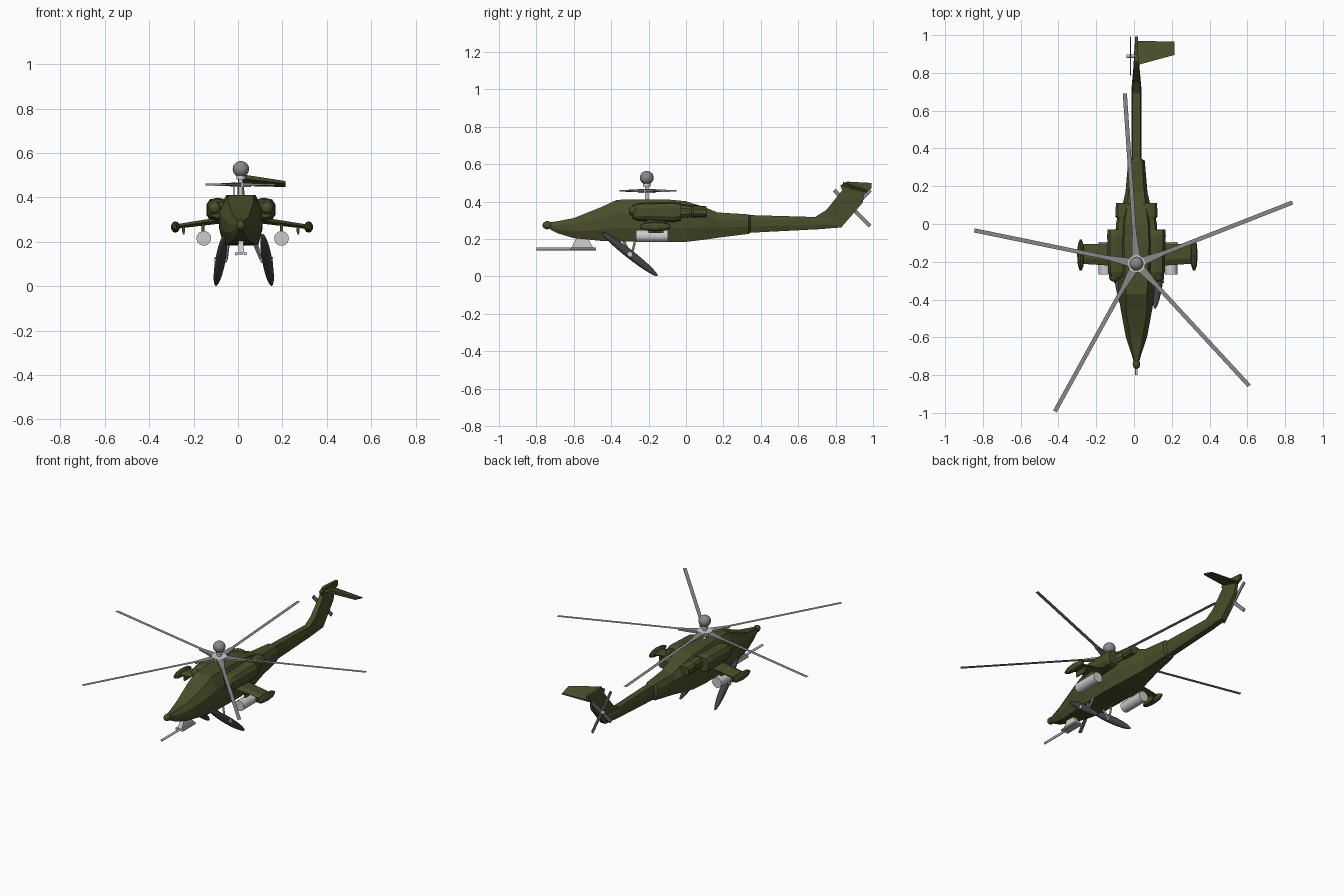
import bpy, bmesh, math
from mathutils import Vector, Matrix

if "Cube" in bpy.data.objects:
    bpy.data.objects.remove(bpy.data.objects["Cube"])

CX = 0.013  # centre line of the airframe


def material(name, r, g, b):
    m = bpy.data.materials.new(name)
    m.diffuse_color = (r, g, b, 1)
    m.use_nodes = True
    m.node_tree.nodes["Principled BSDF"].inputs["Base Color"].default_value = m.diffuse_color
    return m


GREEN = material("olive", 0.068, 0.074, 0.024)
DARK = material("rubber", 0.055, 0.055, 0.058)
METAL = material("blade_grey", 0.25, 0.25, 0.26)


def finish(name, bm, mat=None, smooth=False):
    bmesh.ops.recalc_face_normals(bm, faces=bm.faces)
    me = bpy.data.meshes.new(name)
    bm.to_mesh(me)
    bm.free()
    ob = bpy.data.objects.new(name, me)
    bpy.context.collection.objects.link(ob)
    if mat:
        me.materials.append(mat)
    if smooth:
        bpy.context.view_layer.objects.active = ob
        ob.select_set(True)
        bpy.ops.object.shade_smooth_by_angle(angle=math.radians(40))
        ob.select_set(False)
    return ob


def loft(name, rings, mat=None):
    """Skin a list of closed point rings and cap both ends."""
    bm = bmesh.new()
    vs = [[bm.verts.new(p) for p in r] for r in rings]
    n = len(vs[0])
    for a, b in zip(vs, vs[1:]):
        for i in range(n):
            j = (i + 1) % n
            bm.faces.new((a[i], a[j], b[j], b[i]))
    bm.faces.new(vs[0])
    bm.faces.new(vs[-1])
    return finish(name, bm, mat)


def pod(name, x, z, stations, mat=GREEN, n=10, power=1.0):
    """Body along y; stations are (y, half width, half height); power < 1 makes it boxier."""
    def p(v):
        return math.copysign(abs(v) ** power, v)
    angles = [2 * math.pi * (i + 0.5) / n for i in range(n)]
    return loft(name, [[(x + w * p(math.cos(a)), y, z + h * p(math.sin(a))) for a in angles]
                       for y, w, h in stations], mat)


def rod(name, a, b, r, mat=None, n=16):
    a, b = Vector(a), Vector(b)
    d = b - a
    m = Matrix.Translation((a + b) / 2) @ d.to_track_quat('Z', 'Y').to_matrix().to_4x4()
    bm = bmesh.new()
    bmesh.ops.create_cone(bm, cap_ends=True, segments=n, radius1=r, radius2=r,
                          depth=d.length, matrix=m)
    return finish(name, bm, mat, True)


def ball(name, loc, size, mat=None, direction=(0, 0, 1)):
    q = Vector(direction).to_track_quat('Z', 'Y').to_matrix().to_4x4()
    bm = bmesh.new()
    bmesh.ops.create_uvsphere(bm, u_segments=20, v_segments=14, radius=1,
                              matrix=Matrix.Translation(loc) @ q @ Matrix.Diagonal((*size, 1)))
    return finish(name, bm, mat, True)


# Fuselage and boom: y, z bottom/middle/top, half width bottom/middle/top
body = [(-0.725, .250, .270, .290, .010, .016, .010),
        (-0.69, .232, .265, .295, .018, .026, .017),
        (-0.60, .205, .262, .312, .036, .056, .034),
        (-0.45, .190, .280, .372, .062, .084, .056),
        (-0.37, .187, .300, .410, .074, .096, .056),
        (-0.10, .184, .300, .412, .078, .098, .066),
        (0.00, .185, .300, .402, .070, .092, .062),
        (0.10, .197, .295, .370, .054, .074, .048),
        (0.17, .207, .290, .342, .042, .058, .040),
        (0.335, .228, .285, .332, .026, .044, .030),
        (0.345, .234, .285, .328, .018, .027, .021),
        (0.72, .253, .287, .317, .018, .026, .020),
        (0.82, .262, .280, .300, .012, .017, .012)]
rings = []
for y, zb, zm, zt, wb, wm, wt in body:
    half = [(wb, zb), (wm, zm - (zm - zb) * .35), (wm, zm + (zt - zm) * .35), (wt, zt)]
    rings.append([(CX + w, y, z) for w, z in half] + [(CX - w, y, z) for w, z in reversed(half)])
loft("fuselage", rings, GREEN)
ball("nose_sensor", (CX, -0.742, .274), (.020, .025, .022), GREEN)

# Swept tail fin: y, z, half width
fin = [(.69, .318, .018), (.75, .355, .018), (.835, .460, .014), (.825, .487, .010),
       (.862, .507, .010), (.992, .500, .008), (.992, .470, .008), (.955, .450, .008),
       (.945, .395, .010), (.83, .262, .016), (.72, .254, .018)]
loft("tail_fin", [[(CX + s * w, y, z) for y, z, w in fin] for s in (-1, 1)], GREEN)

# One-sided tilted stabiliser
stab = [(CX, .84, .495, .010, .97, .457), (.214, .895, .468, .006, .965, .450)]
loft("stabiliser", [[(x, y0, z0 - t), (x, y1, z1 - t / 2), (x, y1, z1 + t / 2), (x, y0, z0 + t)]
                    for x, y0, z0, t, y1, z1 in stab], GREEN)

for s, side in ((1, "right"), (-1, "left")):
    def X(d):
        return CX + s * d
    # Engine housing, intake and exhaust
    pod("engine_" + side, X(.104), .345,
        [(-.285, .036, .036), (-.255, .048, .048), (-.06, .053, .054), (-.028, .050, .046)], power=.7)
    ball("intake_" + side, (X(.118), -.280, .352), (.028, .026, .028), GREEN)
    pod("exhaust_" + side, X(.070), .347,
        [(-.04, .042, .042), (.0, .040, .036), (.03, .034, .032), (.04, .044, .034),
         (.11, .040, .028)], power=.75)
    # Stub wing with tip pod and pylons
    wing = [(.07, -.225, -.100, .300, .015), (.30, -.210, -.108, .268, .010)]
    loft("stub_wing_" + side, [[(X(x), y0, z), (X(x), y0 + .03, z + t), (X(x), y1, z + t * .3),
                                (X(x), y1, z - t * .3), (X(x), y0 + .03, z - t)]
                               for x, y0, y1, z, t in wing], GREEN)
    pod("tip_pod_" + side, X(.300) + .005, .267,
        [(-.247, .006, .008), (-.22, .016, .021), (-.165, .020, .026),
         (-.11, .016, .021), (-.083, .006, .008)])
    pod("outer_pylon_" + side, X(.258), .255, [(-.20, .007, .024), (-.12, .007, .024)], n=8)
    pod("inner_pylon_" + side, X(.177) + .006, .262, [(-.21, .007, .028), (-.13, .007, .028)], n=8)
    tx = X(.175) + .008
    rod("rocket_tube_" + side, (tx, -.268, .216), (tx, -.095, .216), .033, n=20)
    # Long raked wheel with hub and legs
    rake = Vector((s * .042, .30, -.235))
    c = Vector((.026 + s * .105, -.30, .119))
    ball("wheel_" + side, c, (.023, .023, .190), DARK, rake)
    rod("wheel_hub_" + side, c - Vector((s * .030, 0, 0)), c + Vector((s * .027, 0, 0)), .012)
    rod("front_leg_" + side, (X(.055), -.34, .205), c - Vector((s * .026, 0, 0)), .007, n=8)
    rod("rear_leg_" + side, (X(.068), -.27, .200), c - Vector((s * .024, -.01, 0)), .006, n=8)

# Chin gun: tapered mount, barrel and side tubes
loft("gun_mount", [[(CX - w, -.555 - d, z), (CX + w, -.555 - d, z), (CX + w, -.555 + d, z),
                    (CX - w, -.555 + d, z)]
                   for z, w, d in ((.142, .012, .062), (.155, .014, .058), (.205, .011, .030))])
rod("gun_barrel", (CX, -.80, .147), (CX, -.48, .147), .007, n=10)
for s in (-1, 1):
    rod("gun_side_tube", (CX + s * .020, -.62, .147), (CX + s * .020, -.49, .147), .008, n=8)

# Main rotor mast, hub and cap
HY, ZR = -.210, .458
rod("rotor_mast", (CX, HY, .40), (CX, HY, .51), .010)
rod("rotor_hub", (CX, HY, .447), (CX, HY, .467), .046, n=20)
rod("mast_collar", (CX, HY, .482), (CX, HY, .500), .020)
ball("mast_radome", (CX, HY, .528), (.037, .037, .036), METAL)

# Five main blades (angle, reach): solid root arm plus paper-thin blade
for angle, reach in ((93.9, .903), (21.4, .887), (-47.3, .880), (-118.9, .893), (168.4, .876)):
    a = math.radians(angle)
    d = Vector((math.cos(a), math.sin(a), 0))
    t = Vector((-d.y, d.x, 0))
    o = Vector((CX, HY, ZR))
    up = Vector((0, 0, 1))
    loft("rotor_arm", [[o + d * r + t * w + up * h, o + d * r - t * w + up * h,
                        o + d * r - t * w - up * h, o + d * r + t * w - up * h]
                       for r, w, h in ((.02, .024, .008), (.16, .011, .004))], METAL)
    bm = bmesh.new()
    bm.faces.new([bm.verts.new(o + d * r + t * w + up * .004) for r, w in
                  ((.12, -.011), (reach, -.011), (reach, .011), (.12, .011))])
    finish("rotor_blade", bm, METAL)

# Tail rotor on the left of the fin
TR = Vector((-.018, .889, .365))
rod("tail_rotor_shaft", TR + Vector((-.022, 0, 0)), (CX, TR.y, TR.z), .010, n=10)
for a in (45, 135):
    d = Vector((0, math.cos(math.radians(a)), math.sin(math.radians(a))))
    t = Vector((0, -d.z, d.y)) * .011
    x = Vector((.003, 0, 0))
    loft("tail_rotor_blade", [[TR + d * r + t + x, TR + d * r - t + x,
                               TR + d * r - t - x, TR + d * r + t - x]
                              for r in (-.136, .136)], METAL)
